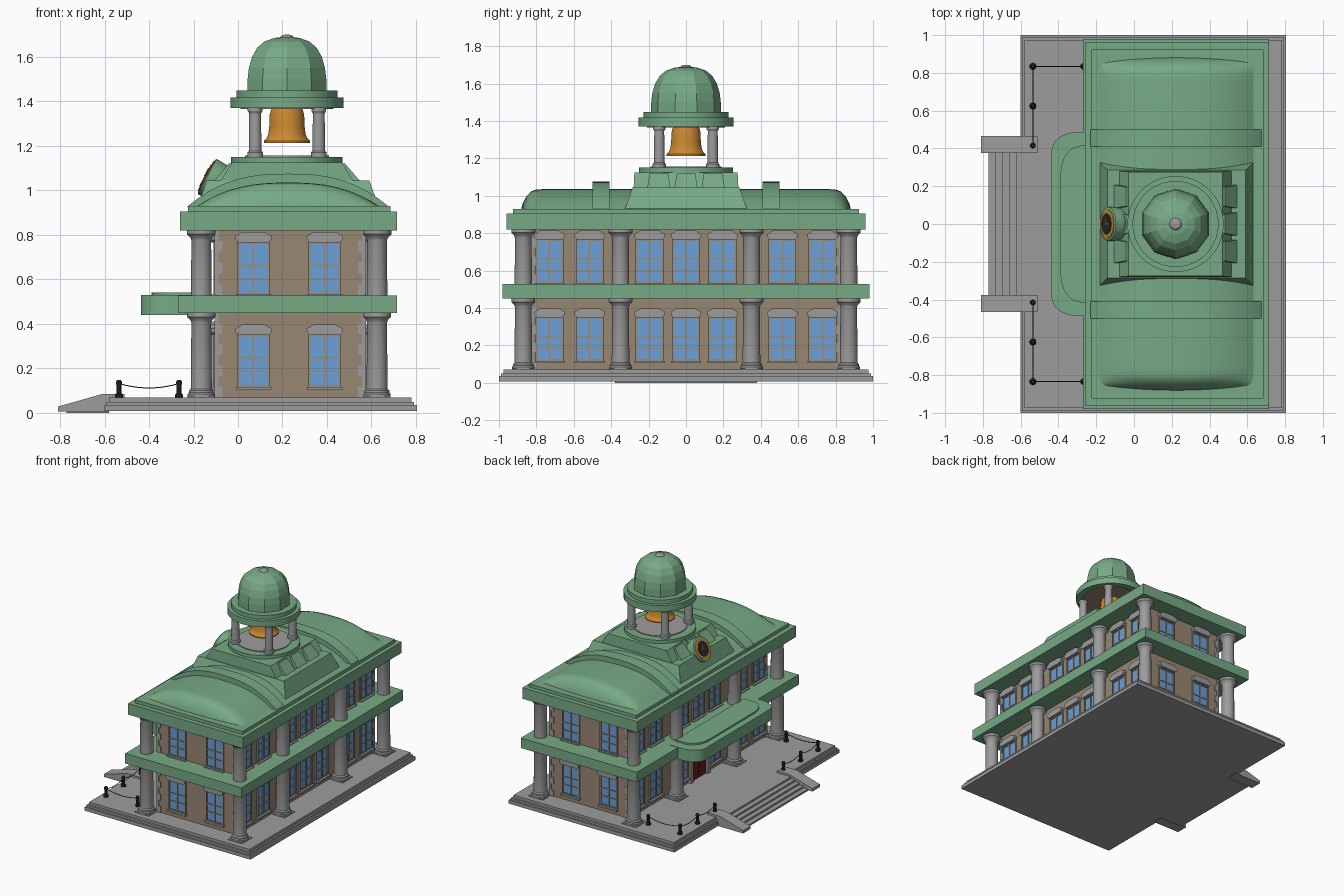
import bpy, bmesh, math
from mathutils import Matrix

if "Cube" in bpy.data.objects:
    bpy.data.objects.remove(bpy.data.objects["Cube"])


def material(name, r, g, b):
    m = bpy.data.materials.new(name)
    m.diffuse_color = (r, g, b, 1)
    m.use_nodes = True
    m.node_tree.nodes["Principled BSDF"].inputs["Base Color"].default_value = m.diffuse_color
    return m


GREEN = material("copper_green", .185, .40, .235)
STONE = material("grey_stone", .335, .335, .335)
WALL = material("brown_wall", .315, .245, .17)
GLASS = material("window_blue", .15, .35, .68)
TRIM = material("tan_trim", .32, .27, .21)
GOLD = material("bell_orange", .60, .25, .03)
DARK = material("dark_iron", .02, .022, .03)
RED = material("door_red", .14, .012, .012)
CX = .22  # x centre of the tower and roof


def obj(name, verts, faces, mat):
    me = bpy.data.meshes.new(name)
    me.from_pydata(verts, [], faces)
    bm = bmesh.new()
    bm.from_mesh(me)
    bmesh.ops.recalc_face_normals(bm, faces=bm.faces)
    bm.to_mesh(me)
    bm.free()
    me.materials.append(mat)
    o = bpy.data.objects.new(name, me)
    bpy.context.collection.objects.link(o)
    return o


def loft(name, rings, mat, caps=True):
    """Join equal-length closed rings of points."""
    n = len(rings[0])
    verts = [p for r in rings for p in r]
    faces = [(k * n + i, k * n + (i + 1) % n, (k + 1) * n + (i + 1) % n, (k + 1) * n + i)
             for k in range(len(rings) - 1) for i in range(n)]
    if caps:
        faces += [tuple(range(n)), tuple(range(len(verts) - n, len(verts)))]
    return obj(name, verts, faces, mat)


def frustum(name, x, y, z0, z1, b, t, mat):
    def ring(h, z):
        return [(x + sx * h[0], y + sy * h[1], z) for sx, sy in ((-1, -1), (1, -1), (1, 1), (-1, 1))]
    return loft(name, [ring(b, z0), ring(t, z1)], mat)


def box(name, x0, x1, y0, y1, z0, z1, mat):
    h = (abs(x1 - x0) / 2, abs(y1 - y0) / 2)
    return frustum(name, (x0 + x1) / 2, (y0 + y1) / 2, z0, z1, h, h, mat)


def lathe(name, prof, x, y, n, mat):
    return loft(name, [[(x + r * math.cos(2 * math.pi * (i + .5) / n),
                         y + r * math.sin(2 * math.pi * (i + .5) / n), z) for i in range(n)]
                       for r, z in prof], mat)


def prism_y(name, pts, y0, y1, mat):
    return loft(name, [[(x, y, z) for x, z in pts] for y in (y0, y1)], mat)


def join(objs, name):
    bpy.ops.object.select_all(action='DESELECT')
    for o in objs:
        o.select_set(True)
    bpy.context.view_layer.objects.active = objs[0]
    bpy.ops.object.join()
    objs[0].name = name
    return objs[0]


# Stepped plinth
box("plinth_lower", -.6, .805, -1, 1, .008, .035, STONE)
box("plinth_middle", -.592, .792, -.99, .99, .035, .05, STONE)
box("plinth_upper", -.58, .78, -.975, .975, .05, .07, STONE)

# Entrance stairs with sloping cheek walls
for i in range(5):
    box("stair_step", -.77 + .036 * i, -.58, -.38, .38, 0, .014 * (i + 1), STONE)
cheek = [(-.81, .006), (-.81, .028), (-.61, .085), (-.51, .085), (-.51, .06), (-.58, .006)]
for s in (-1, 1):
    prism_y("stair_cheek", cheek, s * .375, s * .465, STONE)

# Walls and corner quoins
WX0, WX1, WY = -.10, .57, .83
box("walls", WX0, WX1, -WY, WY, .06, .84, WALL)
for cx, dx in ((WX0, 1), (WX1, -1)):
    for sy in (-1, 1):
        qs = []
        for z0, z1 in ((.07, .45), (.53, .82)):
            n = round((z1 - z0) / .048)
            for i in range(n):
                d, h = (.03, .012)[i % 2], (z1 - z0) / n
                qs.append(box("quoin", cx - dx * .006, cx + dx * d, sy * (WY + .006),
                              sy * (WY - d), z0 + i * h, z0 + (i + 1) * h, STONE))
        join(qs, "corner_quoins")

# Window: glass, bars, sill and arched hood, facing -y
parts = [box("glass", -.068, .068, -.004, 0, 0, .235, GLASS)]
for x in (-.069, 0, .069):
    parts.append(box("bar", x - .005, x + .005, -.010, 0, 0, .235, TRIM))
for z in (.005, .07, .13, .23):
    parts.append(box("bar", -.069, .069, -.009, 0, z - .004, z + .004, TRIM))
parts.append(box("sill", -.08, .08, -.024, 0, -.012, 0, STONE))
hood = [(-.066, .232), (-.08, .245), (-.082, .262), (-.05, .28), (.05, .28),
        (.082, .262), (.08, .245), (.066, .232)]
parts.append(prism_y("hood", hood, -.03, 0, STONE))
window = join(parts, "window")


def place(x, y, z, deg):
    o = window.copy()
    bpy.context.collection.objects.link(o)
    o.matrix_world = Matrix.Translation((x, y, z)) @ Matrix.Rotation(math.radians(deg), 4, 'Z')


for z in (.117, .533):
    for x in (.07, .39):
        place(x, -WY, z, 0)
        place(x, WY, z, 180)
    for y in (-.73, -.515, -.195, 0, .195, .515, .73):
        place(WX1, y, z, 90)
        if y or z > .3:
            place(WX0, y, z, -90)
bpy.data.objects.remove(window)

# Double door and stone surround on the -x side
for s in (-1, 1):
    box("door_leaf", WX0 - .008, WX0, s * .003, s * .085, .07, .36, RED)
    box("door_jamb", WX0 - .025, WX0, s * .085, s * .118, .07, .37, STONE)
box("door_lintel", WX0 - .035, WX0, -.125, .125, .36, .41, STONE)

# Middle and upper slabs
box("middle_slab", -.27, .715, -.98, .98, .45, .527, GREEN)
box("roof_slab", -.26, .715, -.96, .96, .82, .905, GREEN)
box("roof_step", -.225, .685, -.925, .925, .90, .93, GREEN)


# Rounded balcony over the entrance
def balcony(name, xe, ye, rx, ry, z0, z1):
    q = [(xe + rx - rx * math.sin(a), ye - ry + ry * math.cos(a))
         for a in (math.pi / 2 * i / 8 for i in range(9))]
    pts = [(-.2, ye)] + q + [(x, -y) for x, y in reversed(q)] + [(-.2, -ye)]
    loft(name, [[(x, y, z) for x, y in pts] for z in (z0, z1)], GREEN)


balcony("balcony", -.437, .485, .13, .10, .44, .53)
balcony("balcony_top", -.388, .415, .11, .14, .52, .542)

# Columns
lower = [(.062, .07), (.062, .085), (.056, .092), (.056, .10), (.048, .108), (.045, .405),
         (.05, .418), (.064, .432), (.064, .455)]
upper = [(.047, .52), (.045, .775), (.05, .788), (.065, .803), (.065, .825)]
for x in (-.165, .625):
    for y in (-.87, -.35, .35, .87):
        box("column_plinth", x - .06, x + .06, y - .06, y + .06, .068, .076, STONE)
        lathe("lower_column", lower, x, y, 20, STONE)
        lathe("upper_column", upper, x, y, 20, STONE)


# Barrel roof with sloping bowed ends and raised bands
def arch(y, w, h, bulge=0):
    us = [-math.cos(math.pi * i / 24) for i in range(25)]
    return [(CX + .005 + w * u, y + bulge * (1 - u * u), .925 + h * (1 - abs(u) ** 2.6)) for u in us]


half = [(.42, .11), (.74, .11), (.775, .108), (.80, .098), (.825, .072), (.845, .035), (.853, .003)]
stations = [(-y, h) for y, h in reversed(half)] + half
loft("barrel_roof", [arch(y, .415, h, .028 * (1 if y > 0 else -1) if abs(y) > .5 else 0)
                     for y, h in stations], GREEN)
for s in (-1, 1):
    loft("roof_band", [arch(s * y, .455, .15) for y in (.41, .50)], GREEN)

# Tower base
frustum("tower_base", CX + .005, 0, .92, 1.045, (.41, .33), (.365, .285), GREEN)
frustum("tower_block", CX, 0, 1.04, 1.125, (.30, .28), (.248, .276), GREEN)
for y in (-.145, 0, .145):
    frustum("tower_panel", CX, y, 1.04, 1.12, (.33, .062), (.262, .05), GREEN)
lathe("tower_cap", [(.252, 1.12), (.252, 1.15)], CX, 0, 32, GREEN)
lathe("belfry_floor", [(.19, 1.149), (.19, 1.156)], CX, 0, 32, STONE)

# Clock tilted up on the -x side
tilt = Matrix.Translation((-.138, 0, 1.062)) @ Matrix.Rotation(math.radians(-62), 4, 'Y')
clock = [lathe("clock_housing", [(.07, -.12), (.088, -.06), (.09, -.02), (.09, 0), (.084, .004)], 0, 0, 24, GREEN),
         lathe("clock_rim", [(.077, 0), (.077, .007), (.073, .009)], 0, 0, 24, GOLD),
         lathe("clock_face", [(.055, .005), (.055, .012)], 0, 0, 24, DARK),
         box("clock_hand", -.004, .035, -.003, .003, .010, .015, GOLD),
         box("clock_hand", -.003, .003, -.004, .028, .010, .015, GOLD)]
for o in clock:
    o.matrix_world = tilt

# Belfry columns
belfry = [(.036, 1.15), (.036, 1.17), (.029, 1.178), (.027, 1.345), (.034, 1.358), (.034, 1.375)]
for sx in (-1, 1):
    for sy in (-1, 1):
        lathe("belfry_column", belfry, CX + sx * .143, sy * .143, 16, STONE)

# Bell
lathe("bell", [(.085, 1.225), (.105, 1.213), (.105, 1.222), (.092, 1.235), (.084, 1.255), (.08, 1.29),
               (.078, 1.34), (.07, 1.368), (.05, 1.378)], CX, 0, 24, GOLD)

# Dome, its rings and the finial
lathe("belfry_ceiling", [(.21, 1.366), (.21, 1.372)], CX, 0, 32, WALL)
lathe("dome_ring_lower", [(.255, 1.37), (.255, 1.418)], CX, 0, 32, GREEN)
lathe("dome_ring_upper", [(.228, 1.415), (.228, 1.448)], CX, 0, 32, GREEN)
lathe("dome", [(.187, 1.44), (.186, 1.50), (.18, 1.55), (.165, 1.60), (.14, 1.642), (.105, 1.67),
               (.06, 1.685), (.02, 1.69)], CX, 0, 10, GREEN)
lathe("finial", [(.033, 1.675), (.033, 1.688), (.024, 1.697), (.01, 1.70)], CX, 0, 12, STONE)


# Barrier posts and hanging chains on the terrace
def chain(a, b):
    n = 10
    rings = []
    along_x = abs(a[0] - b[0]) > .01
    for i in range(n + 1):
        t = i / n
        x, y = a[0] + (b[0] - a[0]) * t, a[1] + (b[1] - a[1]) * t
        z = .132 - .08 * t * (1 - t)
        ring = [(.0025 * math.cos(k * math.pi / 3), .0025 * math.sin(k * math.pi / 3)) for k in range(6)]
        rings.append([(x, y + p, z + q) if along_x else (x + p, y, z + q) for p, q in ring])
    loft("barrier_chain", rings, DARK)


post = [(.018, .068), (.018, .082), (.012, .088), (.011, .125), (.014, .13), (.014, .14), (.008, .148)]
for s in (-1, 1):
    spots = [(-.265, s * .835), (-.535, s * .835), (-.535, s * .625), (-.535, s * .415)]
    for x, y in spots:
        lathe("barrier_post", post, x, y, 10, DARK)
    for a, b in zip(spots, spots[1:]):
        chain(a, b)

# Smooth the round parts, keep real edges sharp
bpy.ops.object.select_all(action='SELECT')
bpy.context.view_layer.objects.active = bpy.data.objects["walls"]
bpy.ops.object.shade_smooth_by_angle(angle=math.radians(26))
for p in bpy.data.objects["dome"].data.polygons:
    p.use_smooth = False
